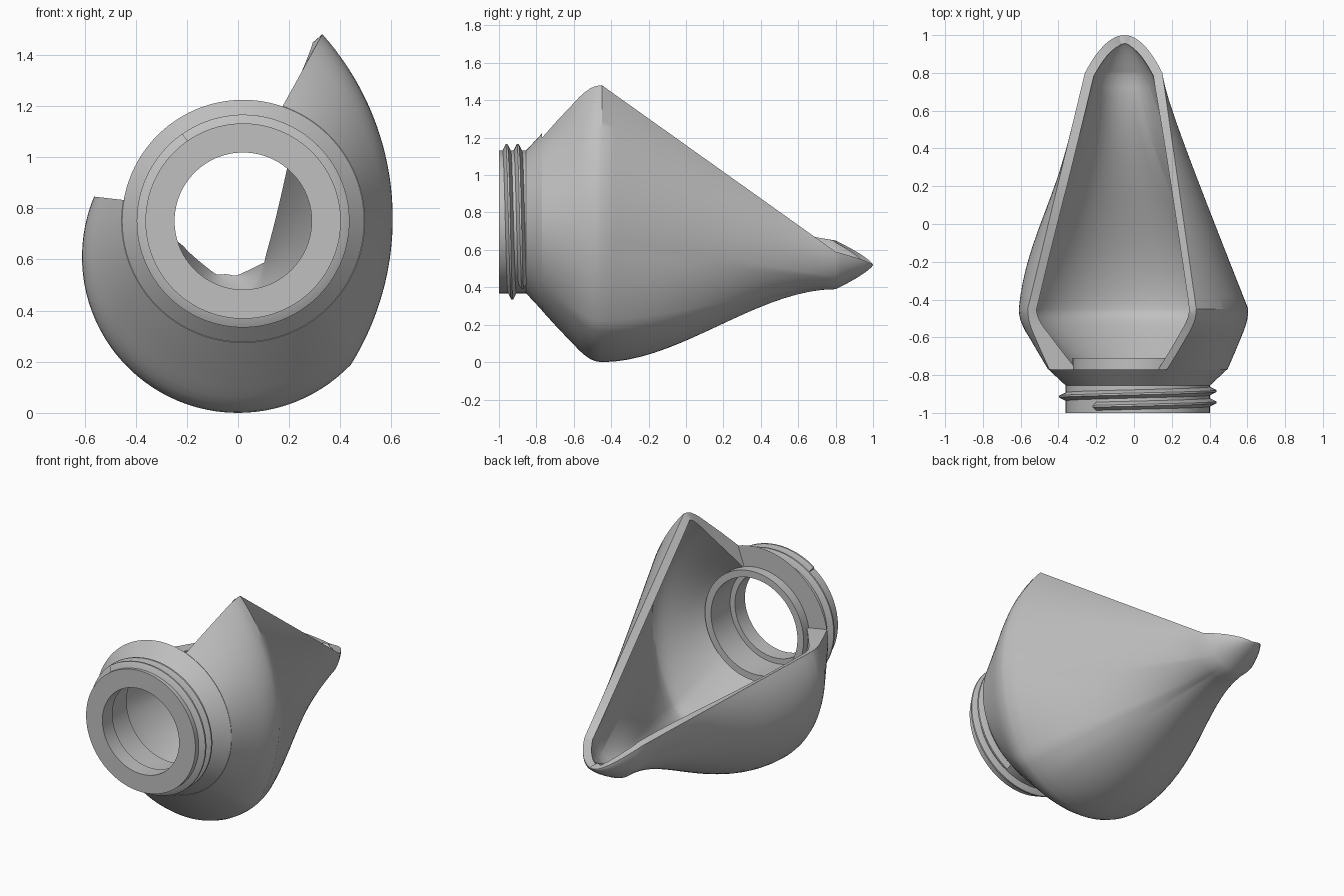
import bpy, bmesh, math
from mathutils import Vector

cube = bpy.data.objects.get("Cube")
if cube:
    bpy.data.objects.remove(cube)

grey = bpy.data.materials.new("plain_grey")
grey.use_nodes = True
COLOUR = (0.53, 0.53, 0.53, 1)
grey.diffuse_color = COLOUR
grey.node_tree.nodes["Principled BSDF"].inputs["Base Color"].default_value = COLOUR

CX, CZ = 0.02, 0.75      # neck axis
N = 80                   # steps across the bowl section
LOW = 0.39               # fraction of the section that lies left of the lowest point
CORNER = 0.55            # fraction where the two arcs of the widest section meet


def make_object(name, bm):
    mesh = bpy.data.meshes.new(name)
    bm.to_mesh(mesh)
    bm.free()
    ob = bpy.data.objects.new(name, mesh)
    bpy.context.collection.objects.link(ob)
    mesh.materials.append(grey)
    bpy.ops.object.select_all(action='DESELECT')
    ob.select_set(True)
    bpy.context.view_layer.objects.active = ob
    return ob


def shade():
    bpy.ops.object.shade_smooth_by_angle(angle=math.radians(32))


def arc(cx, cz, r, start, end, t):
    a = math.radians(start + (end - start) * t)
    return Vector((cx + r * math.cos(a), cz + r * math.sin(a)))


# Bowl sections in (x, z), each running from the left rim under to the right rim
widest, collar, bore, spout = [], [], [], []
for i in range(N + 1):
    u = i / N
    collar.append(arc(CX, CZ, .475, 170, 431, u))
    bore.append(arc(CX, CZ, .33, 170, 431, u))
    if u < CORNER:
        widest.append(arc(0, .61, .61, 157.3, 316.4, u / CORNER))
    else:
        widest.append(arc(-.476, .76, 1.081, -31.9, 41.8, (u - CORNER) / (1 - CORNER)))
    if u < LOW:
        a = u / LOW * math.pi / 2
        spout.append(Vector((-.04 - .22 * math.cos(a), .65 - .26 * math.sin(a))))
    else:
        a = (u - LOW) / (1 - LOW) * math.pi / 2
        spout.append(Vector((-.04 + .19 * math.sin(a), .59 - .2 * math.cos(a))))
tip = Vector((-.05, .52))


def rear_section(t):
    """Straight rims and right side, gently S-curved underside."""
    out = []
    ease = t * t * (3 - 2 * t)
    for i, (p, q) in enumerate(zip(widest, spout)):
        u = i / N
        w = max(0, min(1, u / .12, (.7 - u) / .2))
        out.append(p.lerp(q, t + (ease - t) * w))
    return out


FRONT = ((-.77, 0), (-.685, .34), (-.6, .66), (-.57, .775), (-.54, .87), (-.51, .945), (-.48, .985))
stations = [(y, [p.lerp(q, k) for p, q in zip(collar, widest)]) for y, k in FRONT]
stations += [(-.45 + 1.25 * k / 18, rear_section(k / 18)) for k in range(19)]
for q in (.15, .3, .45, .6, .75, .86, .94, .98, 1):
    sx, sz = (1 - q) ** .5, (1 - q) ** .75
    stations.append((.8 + .2 * q, [Vector((tip.x + (p.x - tip.x) * sx, tip.y + (p.y - tip.y) * sz))
                                   for p in spout]))

# Bowl with pouring spout
bm = bmesh.new()
rows = [[bm.verts.new((p.x, y, p.y)) for p in sec] for y, sec in stations]
for r, s in zip(rows, rows[1:]):
    for i in range(N):
        bm.faces.new((r[i], s[i], s[i + 1], r[i + 1]))
bmesh.ops.remove_doubles(bm, verts=bm.verts, dist=1e-5)
bowl = make_object("bowl_and_spout", bm)
outer_count = len(bowl.data.vertices)
mod = bowl.modifiers.new("wall", 'SOLIDIFY')
mod.thickness = .05
mod.offset = -1
bpy.ops.object.modifier_apply(modifier=mod.name)

# Thicken the wall towards the neck by drawing its inner skin in to the bore
inner = bowl.data.vertices[outer_count:]
for i, p in enumerate(bore):
    shift = Vector((p.x, FRONT[0][0], p.y)) - inner[i].co
    for j, (y, k) in enumerate(FRONT):
        inner[j * (N + 1) + i].co += shift * (1 - k)
shade()

# Neck with stepped bore, inner ring and flared collar, as (radius, y)
profile = [(.382, -1), (.268, -1), (.268, -.9), (.302, -.9), (.302, -.71), (.345, -.71),
           (.345, -.769), (.474, -.769), (.382, -.855)]
bm = bmesh.new()
verts = [bm.verts.new((CX + r, y, CZ)) for r, y in profile]
edges = [bm.edges.new((v, verts[(i + 1) % len(verts)])) for i, v in enumerate(verts)]
bmesh.ops.spin(bm, geom=verts + edges, cent=(CX, 0, CZ), axis=(0, 1, 0),
               angle=math.tau, steps=96, use_merge=True)
bmesh.ops.remove_doubles(bm, verts=bm.verts, dist=1e-5)
bmesh.ops.recalc_face_normals(bm, faces=bm.faces)
make_object("neck", bm)
shade()

# Screw thread: ridge section swept along a helix
bm = bmesh.new()
ridge = [(.37, -.024), (.382, -.022), (.416, -.005), (.416, .005), (.382, .022), (.37, .024)]
STEPS, TURN = 150, 545
rings = []
for k in range(STEPS + 1):
    deg = TURN * k / STEPS
    a = math.radians(125 - deg)
    y0 = -.965 + .06 * deg / 360
    rings.append([bm.verts.new((CX + r * math.cos(a), y0 + dy, CZ + r * math.sin(a))) for r, dy in ridge])
for r, s in zip(rings, rings[1:]):
    for i in range(len(ridge)):
        j = (i + 1) % len(ridge)
        bm.faces.new((r[i], r[j], s[j], s[i]))
bm.faces.new(rings[0])
bm.faces.new(rings[-1])
bmesh.ops.recalc_face_normals(bm, faces=bm.faces)
make_object("screw_thread", bm)
shade()
